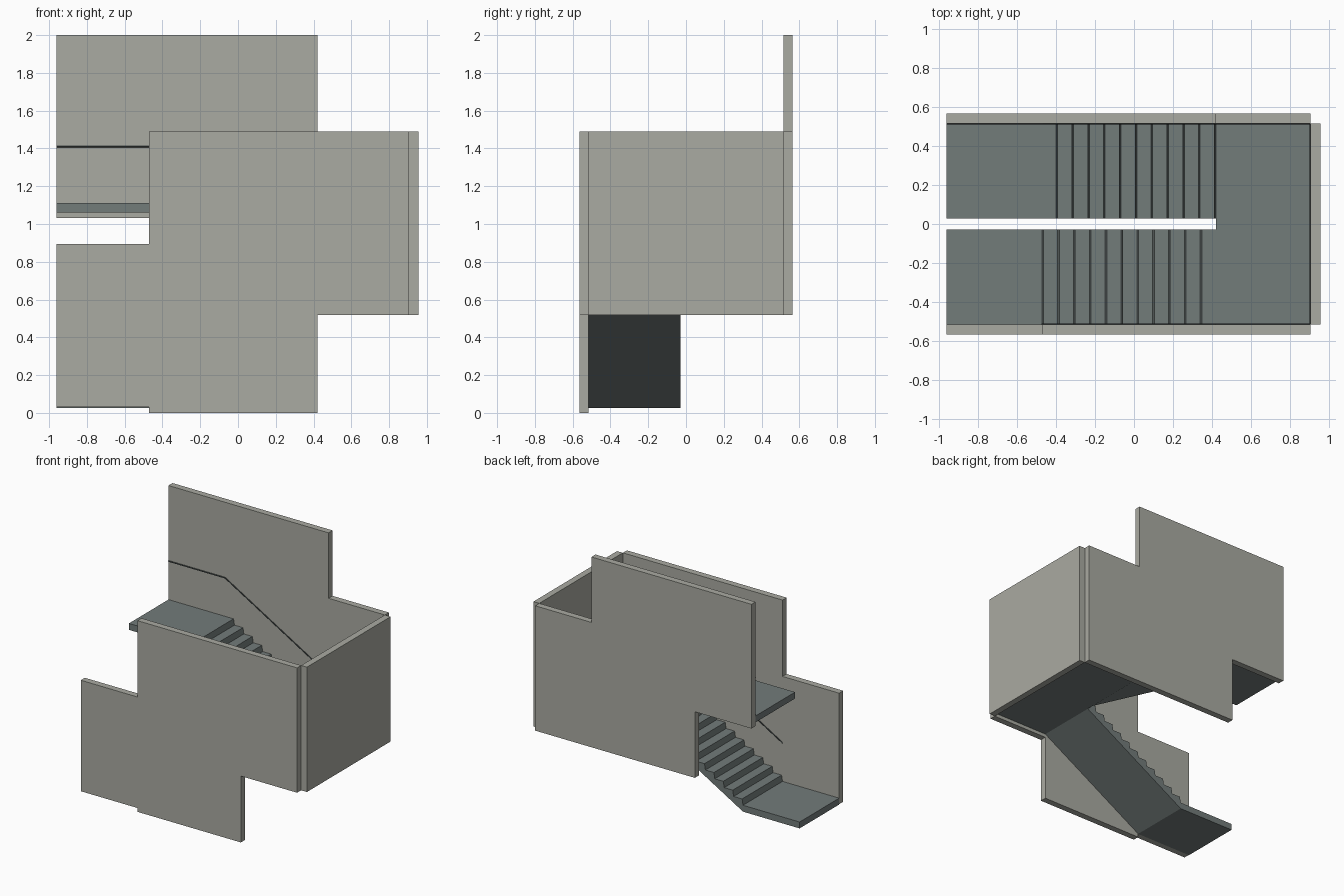
import bpy, bmesh
from mathutils import Vector

if "Cube" in bpy.data.objects:
    bpy.data.objects.remove(bpy.data.objects["Cube"])


def material(name, rgb):
    m = bpy.data.materials.new(name)
    m.diffuse_color = (*rgb, 1)
    m.use_nodes = True
    m.node_tree.nodes["Principled BSDF"].inputs["Base Color"].default_value = m.diffuse_color
    return m


WALL = material("wall_plaster", (0.40, 0.405, 0.36))
STAIR = material("stair_concrete", (0.17, 0.20, 0.195))
RAIL = material("rail_dark", (0.05, 0.06, 0.06))


def finish(name, bm, mat):
    bmesh.ops.recalc_face_normals(bm, faces=bm.faces)
    me = bpy.data.meshes.new(name)
    bm.to_mesh(me)
    bm.free()
    me.materials.append(mat)
    ob = bpy.data.objects.new(name, me)
    bpy.context.collection.objects.link(ob)
    return ob


def extrude_xz(name, profile, y0, y1, mat):
    """Extrude an x-z outline from y0 to y1."""
    bm = bmesh.new()
    f = bm.faces.new([bm.verts.new((x, y0, z)) for x, z in profile])
    out = bmesh.ops.extrude_face_region(bm, geom=[f])
    moved = [v for v in out["geom"] if isinstance(v, bmesh.types.BMVert)]
    bmesh.ops.translate(bm, verts=moved, vec=(0, y1 - y0, 0))
    return finish(name, bm, mat)


def box(name, x0, x1, y0, y1, z0, z1, mat):
    return extrude_xz(name, [(x0, z0), (x1, z0), (x1, z1), (x0, z1)], y0, y1, mat)


# Main dimensions
L, R = -0.96, 0.905          # inner ends of the stairwell
XA, XB = -0.472, 0.42        # flight start and end
IN, OUT = 0.515, 0.565       # wall inner and outer faces
GAP = 0.028                  # half the slot between flights
Z0, RISE, THICK = 0.027, 0.517, 0.05
Z1, Z2 = Z0 + RISE, Z0 + 2 * RISE
STEPS = 11


def flight(name, xs, xe, zb, y0, y1):
    """Stepped top, sloped soffit; risers lean back a little."""
    run, rise = (xe - xs) / STEPS, RISE / STEPS
    lean = 0.1 * run
    pts = [(xs, zb)]
    for i in range(STEPS):
        x, z = xs + i * run, zb + THICK + i * rise
        pts += [(x, z), (x + lean, z + rise)]
    pts += [(xe, zb + RISE + THICK), (xe, zb + RISE)]
    extrude_xz(name, pts, y0, y1, STAIR)


# Flights and landings
flight("lower_flight", XA, XB, Z0, -IN, -GAP)
flight("upper_flight", XB, XA, Z1, GAP, IN)
box("lower_landing", L, XA, -IN, -GAP, Z0, Z0 + THICK, STAIR)
box("middle_landing", XB, R, -IN, IN, Z1, Z1 + THICK, STAIR)
box("upper_landing", L, XA, GAP, IN, Z2, Z2 + THICK, STAIR)

# Walls with stepped outlines
extrude_xz("front_wall", [(L, 0.03), (XA, 0.03), (XA, 0), (XB, 0), (XB, 0.517), (R, 0.517),
                          (R, 1.49), (XA, 1.49), (XA, 0.895), (L, 0.895)], -OUT, -IN, WALL)
extrude_xz("back_wall", [(L, 1.032), (XA, 1.032), (XA, 0.517), (R, 0.517), (R, 1.49),
                         (XB, 1.49), (XB, 2), (L, 2)], IN, OUT, WALL)
box("end_wall", R, 0.955, -IN, IN, 0.517, 1.49, WALL)

# Thin handrail following the walls, centred on their inner faces
H = THICK + 0.3
path = [(XA, -IN, Z0 + H), (XB, -IN, Z1 + H), (R, -IN, Z1 + H),
        (R, IN, Z1 + H), (XB, IN, Z1 + H), (XA, IN, Z2 + H), (L, IN, Z2 + H)]
bm = bmesh.new()
for a, b in zip(path, path[1:]):
    a, b = Vector(a), Vector(b)
    d = b - a
    mat = d.to_track_quat('Z', 'Y').to_matrix().to_4x4()
    mat.translation = (a + b) / 2
    bmesh.ops.create_cone(bm, cap_ends=True, segments=8, radius1=0.005, radius2=0.005,
                          depth=d.length, matrix=mat)
finish("handrail", bm, RAIL)
